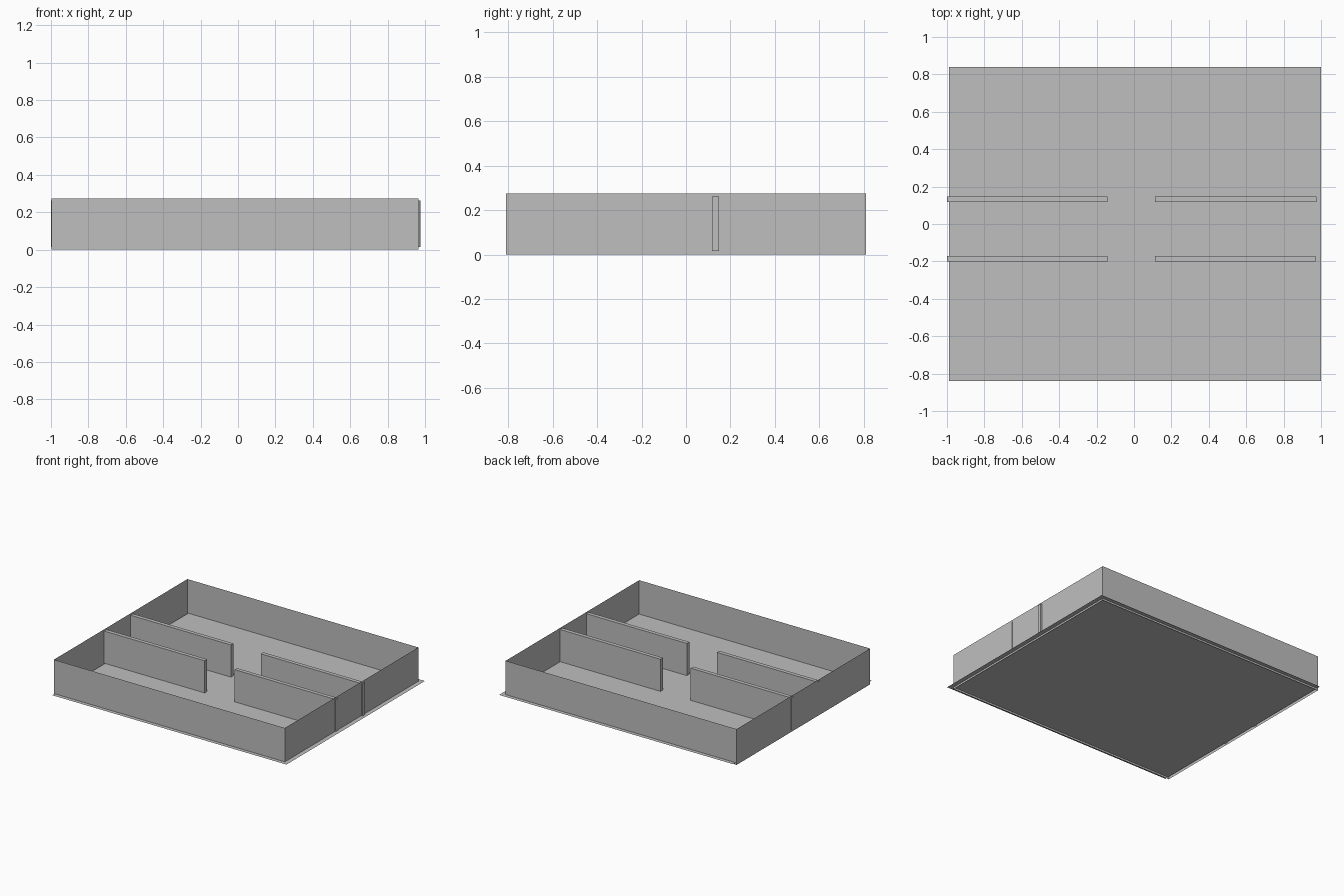
import bpy
import bmesh

cube = bpy.data.objects.get("Cube")
if cube:
    bpy.data.objects.remove(cube, do_unlink=True)

grey = bpy.data.materials.new("plain_grey")
grey.use_nodes = True
colour = (0.52, 0.52, 0.52, 1)
grey.diffuse_color = colour
grey.node_tree.nodes["Principled BSDF"].inputs["Base Color"].default_value = colour


def add_box(name, low, high, keep=lambda normal: True):
    """Box between two corners, keeping only faces whose normal passes."""
    bm = bmesh.new()
    bmesh.ops.create_cube(bm, size=1)
    for v in bm.verts:
        v.co = [low[i] if v.co[i] < 0 else high[i] for i in range(3)]
    bm.normal_update()
    dropped = [f for f in bm.faces if not keep(f.normal)]
    bmesh.ops.delete(bm, geom=dropped, context="FACES")
    mesh = bpy.data.meshes.new(name)
    bm.to_mesh(mesh)
    bm.free()
    mesh.materials.append(grey)
    obj = bpy.data.objects.new(name, mesh)
    bpy.context.collection.objects.link(obj)
    return obj


FLOOR_Z = 0.015

# Thin floor sheet, slightly wider than the walls
add_box("floor", (-0.99, -0.84, 0), (1.0, 0.84, FLOOR_Z),
        keep=lambda n: n.z > 0.5)

# Sheet walls, open above and below
add_box("outer_walls", (-0.997, -0.81, 0), (0.965, 0.81, 0.275),
        keep=lambda n: abs(n.z) < 0.5)

# Two rows of partitions with a central aisle, poking through the side walls
for row, y, right_end in (("front", -0.185, 0.97), ("back", 0.133, 0.975)):
    for side, x0, x1 in (("right", -1.0, -0.143), ("left", 0.112, right_end)):
        add_box(f"{row}_{side}_partition", (x0, y - 0.015, FLOOR_Z),
                (x1, y + 0.015, 0.262))
